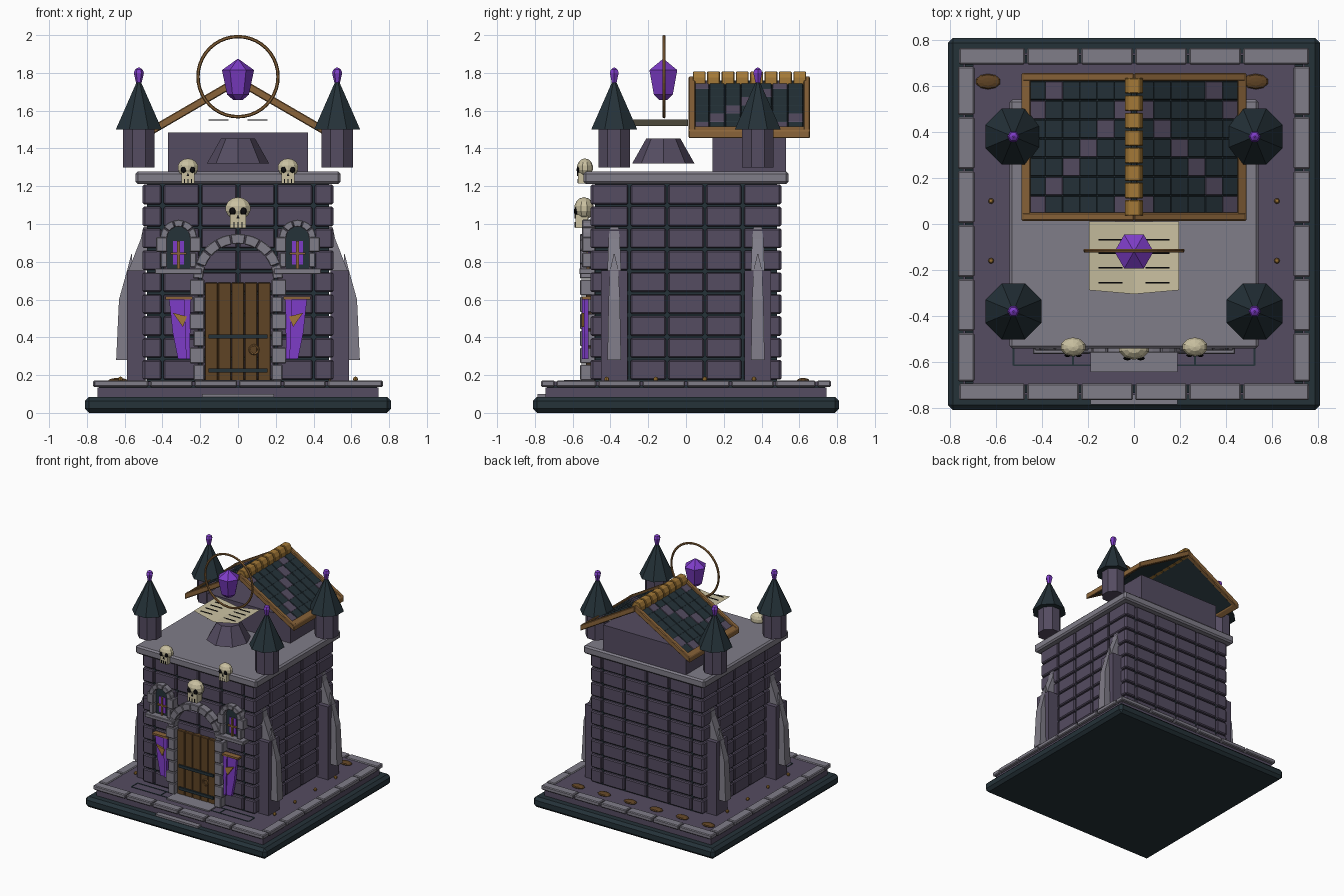
import bpy, bmesh, math
from mathutils import Vector, Matrix

if "Cube" in bpy.data.objects:
    bpy.data.objects.remove(bpy.data.objects["Cube"])


def material(name, code):
    lin = [(int(code[i:i + 2], 16) / 255) ** 2.2 for i in (0, 2, 4)] + [1]
    m = bpy.data.materials.new(name)
    m.use_nodes = True
    m.diffuse_color = lin
    m.node_tree.nodes["Principled BSDF"].inputs["Base Color"].default_value = lin
    return m


SLATE = material("dark slate", "29353b")
STONE = material("purple stone", "554d61")
GREY = material("pale grey stone", "7f7c87")
DOOR = material("dark wood", "5f4529")
WOOD = material("warm wood", "89643c")
GOLD = material("old gold", "a2783a")
VIOLET = material("violet crystal", "7d3fc6")
BONE = material("bone", "c8bf9f")
BLACK = material("black", "151517")


class Part:
    """Collects simple solids, then becomes one named object."""

    def __init__(self, name, *mats, bevel=0):
        self.name, self.mats, self.bevel, self.bm = name, mats, bevel, bmesh.new()

    def loft(self, rings, mat=0):
        rings = [[self.bm.verts.new(p) for p in r] for r in rings]
        n = len(rings[0])
        faces = [self.bm.faces.new(rings[0][::-1]), self.bm.faces.new(rings[-1])]
        for a, b in zip(rings, rings[1:]):
            for i in range(n):
                j = (i + 1) % n
                faces.append(self.bm.faces.new((a[i], a[j], b[j], b[i])))
        for f in faces:
            f.material_index = mat

    def prism(self, xz, y0, y1, mat=0):
        self.loft([[(x, y, z) for x, z in xz] for y in (y0, y1)], mat)

    def box(self, x0, x1, y0, y1, z0, z1, mat=0):
        self.prism([(x0, z0), (x1, z0), (x1, z1), (x0, z1)], y0, y1, mat)

    def lathe(self, x, y, profile, n, turn=0.0):
        angles = [(i + turn) * math.tau / n for i in range(n)]
        self.loft([[(x + r * math.cos(a), y + r * math.sin(a), z) for a in angles]
                   for r, z in profile])

    def ball(self, centre, size, u=10, v=7):
        bmesh.ops.create_uvsphere(self.bm, u_segments=u, v_segments=v, radius=1,
                                  matrix=Matrix.Translation(centre) @ Matrix.Diagonal((*size, 1)))

    def arch(self, cx, cz, r0, r1, y0, y1, stones):
        step = math.pi / stones
        for k in range(stones):
            ang = [k * step + step * t for t in (0.02, 0.5, 0.98)]
            pts = [(r1, a) for a in ang] + [(r0, a) for a in reversed(ang)]
            self.prism([(cx + r * math.cos(a), cz + r * math.sin(a)) for r, a in pts], y0, y1)

    def done(self):
        bmesh.ops.recalc_face_normals(self.bm, faces=self.bm.faces)
        mesh = bpy.data.meshes.new(self.name)
        self.bm.to_mesh(mesh)
        self.bm.free()
        for m in self.mats:
            mesh.materials.append(m)
        ob = bpy.data.objects.new(self.name, mesh)
        bpy.context.collection.objects.link(ob)
        if self.bevel:
            mod = ob.modifiers.new("Bevel", "BEVEL")
            mod.width, mod.segments = self.bevel, 1
        return ob


def single_box(name, mat, dims, bevel=0):
    p = Part(name, mat, bevel=bevel)
    p.box(*dims)
    p.done()


SIDES = (-1, 1)

# Stepped base with a ring of paving stones
single_box("base_slab", SLATE, (-.81, .81, -.81, .81, 0, .085), .022)
single_box("base_step", STONE, (-.745, .745, -.745, .745, .085, .135))
single_box("paving_bed", SLATE, (-.735, .735, -.735, .735, .13, .145))
single_box("courtyard", STONE, (-.7, .7, -.7, .7, .14, .165))
paving = Part("paving_ring", GREY, bevel=.006)
cuts = [-.767, -.47, -.235, 0, .235, .47, .767]
for a, b in zip(cuts, cuts[1:]):
    for s in SIDES:
        lo, hi = sorted((s * .695, s * .767))
        paving.box(a + .005, b - .005, lo, hi, .138, .172)
        a2, b2 = max(a, -.69), min(b, .69)
        paving.box(lo, hi, a2 + .005, b2 - .005, .138, .172)
paving.done()
steps = Part("entry_steps", GREY)
steps.box(-.19, .19, -.785, -.74, .08, .1)
steps.box(-.19, .19, -.645, -.5, .16, .175)
steps.done()
joints = Part("courtyard_joints", SLATE)
for y in (-.615, -.535):
    joints.box(-.525, .525, y - .004, y + .004, .163, .168)
for x in (-.525, -.265, 0, .265, .525):
    joints.box(x - .004, x + .004, -.615, -.535, .163, .168)
joints.done()

# Main walls: dark core with stone blocks on all sides
single_box("wall_core", SLATE, (-.482, .482, -.482, .482, .16, 1.22))
blocks = Part("wall_blocks", STONE, bevel=.007)
front_cuts = [-.505, -.4, -.2, 0, .2, .4, .505]
side_cuts = [-.505, -.3, -.1, .1, .3, .505]
for row in range(9):
    z0, z1 = .176 + row * .116, .28 + row * .116
    for s in SIDES:
        lo, hi = sorted((s * .455, s * .505))
        for a, b in zip(front_cuts, front_cuts[1:]):
            blocks.box(a + .006, b - .006, lo, hi, z0, z1)
        for a, b in zip(side_cuts, side_cuts[1:]):
            blocks.box(lo, hi, a + .006, b - .006, z0, z1)
blocks.done()
single_box("roof_terrace", GREY, (-.542, .542, -.542, .542, 1.212, 1.278), .012)

# Buttresses with pale blades
butt, blade = Part("buttresses", STONE), Part("buttress_blades", GREY)


def rect(s, x0, x1, y, w, z):
    return [(s * x0, y - w, z), (s * x1, y - w, z), (s * x1, y + w, z), (s * x0, y + w, z)]


for s in SIDES:
    for y in (-.38, .38):
        lo, hi = sorted((s * .49, s * .588))
        butt.box(lo, hi, y - .07, y + .07, .165, .755)
        blade.loft([rect(s, .48, .58, y, .036, .755), rect(s, .48, .515, y, .03, .92),
                    rect(s, .48, .5, y, .022, .985)])
        blade.loft([rect(s, .56, .645, y, .036, .28), rect(s, .56, .63, y, .03, .6),
                    rect(s, .56, .587, y, .022, .755), rect(s, .56, .565, y, .003, .84)])
butt.done()
blade.done()

# Corner turrets
tower, cone, finial = (Part("turret_shafts", STONE), Part("turret_roofs", SLATE),
                       Part("turret_crystals", VIOLET))
for x in (-.525, .525):
    for y in (-.38, .38):
        tower.lathe(x, y, [(.09, 1.3), (.09, 1.51)], 8, .5)
        cone.lathe(x, y, [(.132, 1.5), (.006, 1.765)], 8, .5)
        finial.lathe(x, y, [(.014, 1.745), (.027, 1.8), (.02, 1.818), (.004, 1.828)], 6)
for p in (tower, cone, finial):
    p.done()

# Attic and gabled roof
single_box("attic", STONE, (-.37, .37, .14, .53, 1.27, 1.485))


def slope(s, x0, x1, up, down):
    z = lambda x: 1.758 - .58 * x
    return [(s * x0, z(x0) + up), (s * x1, z(x1) + up), (s * x1, z(x1) - down), (s * x0, z(x0) - down)]


deck = Part("roof_deck", SLATE)
tiles = Part("roof_tiles", SLATE, STONE, bevel=.003)
trim = Part("roof_trim", WOOD, bevel=.005)
for s in SIDES:
    deck.prism(slope(s, 0, .47, -.004, .014), .03, .64)
    for strip in range(7):
        y = .62 - strip * .083
        for col in range(6):
            x = .01 + col * .075
            odd = 1 if (col - strip + 1) % 5 == 0 else 0
            tiles.prism(slope(s, x, x + .075, .008, .008), y - .08, y, odd)
    for y in (.014, .622):
        trim.prism(slope(s, 0, .485, .025, .022), y, y + .035)
    trim.prism(slope(s, .45, .49, .022, .022), .014, .657)
for p in (deck, tiles, trim):
    p.done()
ridge = Part("ridge_tiles", GOLD, bevel=.004)
cap = [(-.04, 1.735), (-.04, 1.775), (-.022, 1.807), (.022, 1.807), (.04, 1.775), (.04, 1.735)]
for i in range(8):
    ridge.prism(cap, .036 + i * .076, .104 + i * .076)
ridge.done()

# Pedestal, open book, crystal and ring
ped = Part("pedestal", STONE)
ped.lathe(0, -.12, [(.165, 1.32), (.09, 1.453)], 8)
ped.done()
book, lines = Part("open_book", BONE), Part("book_lines", BLACK)
for s in SIDES:
    book.bm.faces.new([book.bm.verts.new(p) for p in
                       ((0, -.305, 1.52), (s * .195, -.288, 1.553), (s * .195, .01, 1.553), (0, .01, 1.52))])
    for y in (-.068, -.128, -.19, -.255):
        lo, hi = sorted((s * .05, s * .155))
        lines.box(lo, hi, y - .003, y + .003, 1.549, 1.553)
book.done()
lines.done()
gem = Part("great_crystal", VIOLET)
gem.lathe(0, -.12, [(.025, 1.657), (.058, 1.685), (.085, 1.815), (.004, 1.873)], 6)
gem.done()
bpy.ops.mesh.primitive_torus_add(location=(0, -.116, 1.78), rotation=(math.pi / 2, 0, 0), major_radius=.212,
                                 minor_radius=.009, major_segments=40, minor_segments=6)
ring = bpy.context.object
ring.name = "halo_ring"
ring.data.materials.append(WOOD)

# Doorway
door = Part("door_planks", DOOR, bevel=.004)
for i in range(5):
    door.box(-.175 + i * .07, -.107 + i * .07, -.53, -.48, .17, .69)
door.done()
straps = Part("door_straps", SLATE)
for z in (.225, .405):
    straps.box(-.155, .155, -.542, -.52, z - .011, z + .011)
straps.done()
bpy.ops.mesh.primitive_torus_add(location=(.085, -.537, .335), rotation=(math.pi / 2, 0, 0), major_radius=.023,
                                 minor_radius=.006, major_segments=12, minor_segments=5)
knocker = bpy.context.object
knocker.name = "door_ring"
knocker.data.materials.append(WOOD)
frame = Part("door_frame", GREY, bevel=.004)
frame.arch(0, .71, .185, .238, -.56, -.48, 9)
for s in SIDES:
    for i in range(6):
        lo, hi = sorted((s * .178, s * (.235 + .02 * (i % 2))))
        frame.box(lo, hi, -.56, -.48, .172 + i * .09, .256 + i * .09)
frame.done()

# Windows and banners either side of the door
wframe, pane, glass, bars = (Part("window_frames", GREY, bevel=.004), Part("window_panes", SLATE),
                             Part("window_glass", VIOLET), Part("window_bars", WOOD))
cloth, rods, emblem = Part("banners", VIOLET), Part("banner_rods", WOOD), Part("banner_emblems", GOLD)
for s in SIDES:
    cx = s * .315
    wframe.arch(cx, .925, .06, .098, -.55, -.48, 5)
    wframe.box(cx - .125, cx + .125, -.565, -.48, .735, .765)
    for t in SIDES:
        for z, w in ((.77, .095), (.852, .118)):
            lo, hi = sorted((cx + t * .06, cx + t * w))
            wframe.box(lo, hi, -.55, -.48, z, z + .078)
    curve = [(cx + .062 * math.cos(a), .925 + .062 * math.sin(a))
             for a in (i * math.pi / 8 for i in range(9))]
    pane.prism(curve + [(cx - .062, .76), (cx + .062, .76)], -.512, -.48)
    glass.box(cx - .03, cx + .03, -.518, -.5, .785, .91)
    bars.box(cx - .007, cx + .007, -.527, -.505, .765, .91)
    bars.box(cx - .042, cx + .042, -.527, -.505, .838, .85)
    outline = ((.25, .6), (.365, .6), (.345, .42), (.318, .285), (.255, .285))
    cloth.prism([(s * x, z) for x, z in outline], -.54, -.515)
    cloth.prism([(s * x, z) for x, z in ((.25, .6), (.285, .6), (.275, .285), (.255, .285))], -.55, -.52)
    emblem.prism([(s * x, z) for x, z in ((.345, .53), (.27, .51), (.292, .455))], -.554, -.535)
    lo, hi = sorted((s * .24, s * .385))
    rods.box(lo, hi, -.55, -.5, .6, .615)
for p in (wframe, pane, glass, bars, cloth, rods, emblem):
    p.done()

# Skulls: one over the door, two on the terrace edge
skulls, holes = Part("skulls", BONE), Part("skull_holes", BLACK)
for cx, cz, y, k in ((0, 1.06, -.54, 1), (-.265, 1.28, -.535, .82), (.265, 1.28, -.535, .82)):
    skulls.ball((cx, y, cz + .022 * k), (.07 * k, .052 * k, .06 * k))
    skulls.box(cx - .042 * k, cx + .042 * k, y - .046 * k, y + .02 * k, cz - .08 * k, cz - .01 * k)
    for s in SIDES:
        holes.ball((cx + s * .029 * k, y - .044 * k, cz + .008 * k), (.018 * k, .01 * k, .02 * k), 8, 6)
    holes.prism([(cx - .009 * k, cz - .032 * k), (cx + .009 * k, cz - .032 * k), (cx, cz - .01 * k)],
                y - .05 * k, y - .03 * k)
    for t in (-.022, 0, .022):
        holes.box(cx + (t - .003) * k, cx + (t + .003) * k, y - .049 * k, y - .04 * k,
                  cz - .078 * k, cz - .05 * k)
skulls.done()
holes.done()

# Courtyard studs and fallen discs
studs, discs = Part("courtyard_studs", GOLD), Part("courtyard_discs", DOOR)
for s in SIDES:
    for i in range(4):
        studs.ball((s * .622, -.42 + .26 * i, .178), (.013, .013, .014), 8, 5)
for i in range(6):
    discs.ball((-.635 + i * .233, .62, .17), (.055, .034, .015), 10, 6)
studs.done()
discs.done()
